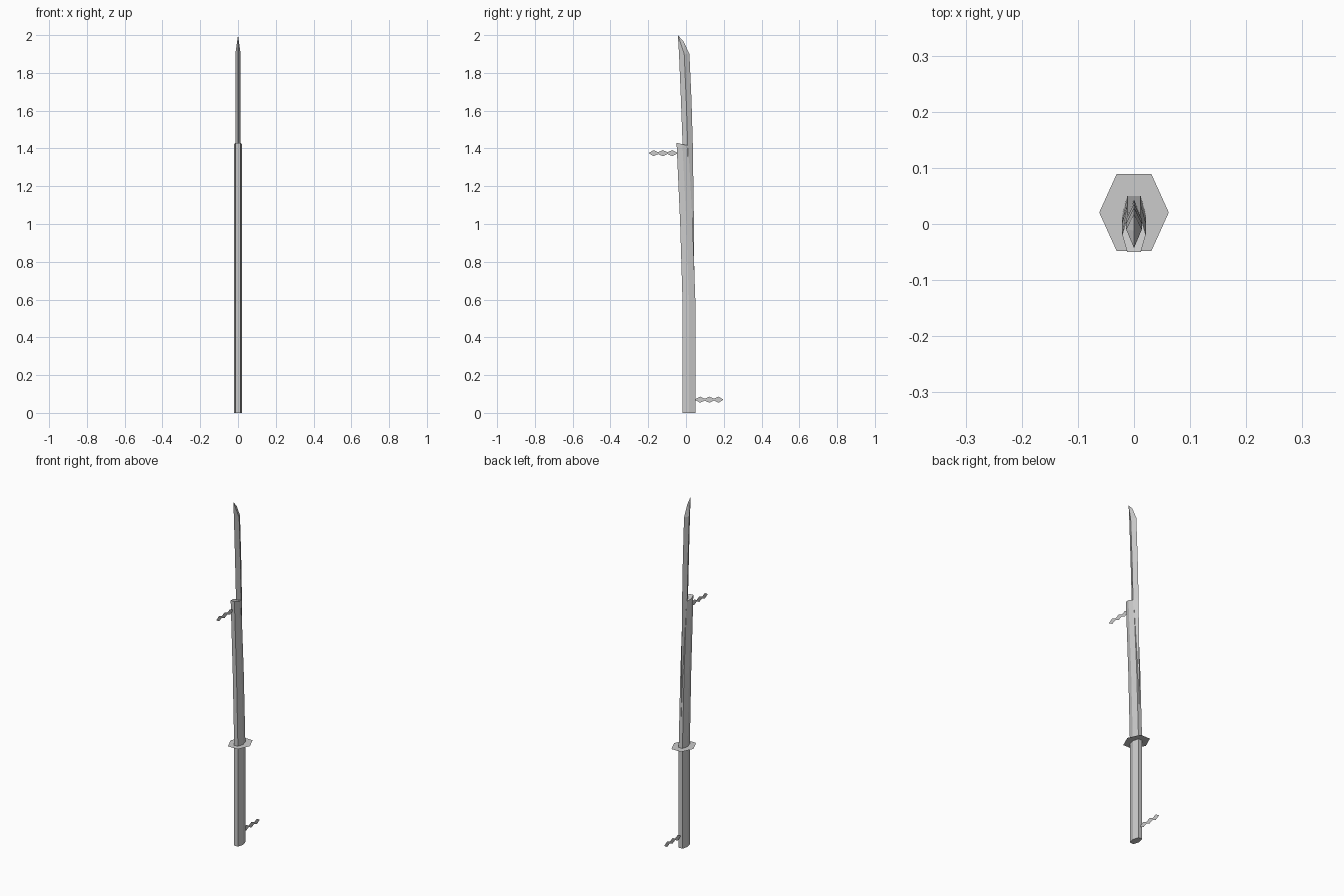
import bpy

if "Cube" in bpy.data.objects:
    bpy.data.objects.remove(bpy.data.objects["Cube"])


def make_object(name, verts, faces):
    mesh = bpy.data.meshes.new(name)
    mesh.from_pydata(verts, [], faces)
    mesh.update()
    obj = bpy.data.objects.new(name, mesh)
    bpy.context.collection.objects.link(obj)
    return obj


def loft(name, rings):
    """Skin a stack of equal-sized rings (counter-clockwise from above), with end caps."""
    n = len(rings[0])
    verts = [v for ring in rings for v in ring]
    faces = [(r * n + i, r * n + (i + 1) % n, (r + 1) * n + (i + 1) % n, (r + 1) * n + i)
             for r in range(len(rings) - 1) for i in range(n)]
    last = (len(rings) - 1) * n
    faces += [tuple(reversed(range(n))), tuple(range(last, last + n))]
    return make_object(name, verts, faces)


def hexagon(y0, y1, z0, z1, flat, wide):
    """Hexagon with flat ends at y0 / y1 and side points halfway between."""
    ym, zm = (y0 + y1) / 2, (z0 + z1) / 2
    return [(-flat, y0, z0), (flat, y0, z0), (wide, ym, zm),
            (flat, y1, z1), (-flat, y1, z1), (-wide, ym, zm)]


# Handle: straight six-sided grip
GUARD_Z = 0.58
loft("handle", [hexagon(-0.018, 0.05, z, z, 0.012, 0.021) for z in (0, GUARD_Z)])

# Scabbard: same section, bending backwards, slanted mouth
loft("scabbard", [hexagon(y0, y1, z0, z1, 0.012, 0.021) for y0, y1, z0, z1 in (
    (-0.018, 0.050, GUARD_Z, GUARD_Z),
    (-0.031, 0.035, 1.005, 1.0),
    (-0.050, 0.012, 1.43, 1.415))])

# Guard: thin flat hexagonal plate
make_object("guard", hexagon(-0.048, 0.089, GUARD_Z, GUARD_Z, 0.031, 0.062),
            [tuple(range(6))])

# Blade: diamond section (spine, side, edge, side), curved, with angled point
sections = [(-0.008, 0.045, 0.60), (-0.012, 0.042, 1.00), (-0.018, 0.036, 1.42),
            (-0.027, 0.029, 1.66), (-0.037, 0.018, 1.90)]
rings = [[(0, s, z), (0.014, (s + e) / 2, z), (0, e, z), (-0.014, (s + e) / 2, z)]
         for s, e, z in sections]
verts = [v for ring in rings for v in ring] + [(0, -0.043, 2.0), (0, -0.012, 1.965)]
faces = [(r * 4 + i, r * 4 + (i + 1) % 4, r * 4 + 4 + (i + 1) % 4, r * 4 + 4 + i)
         for r in range(len(rings) - 1) for i in range(4)]
b = (len(rings) - 1) * 4
tip, mid = b + 4, b + 5
faces += [(3, 2, 1, 0), (b, b + 1, tip), (b + 1, mid, tip), (b + 1, b + 2, mid),
          (b + 2, b + 3, mid), (b + 3, tip, mid), (b + 3, b, tip)]
make_object("blade", verts, faces)


# Tassels: flat chains of three diamonds hanging off each end
def tassel(name, y_start, y_end, z):
    step = (y_end - y_start) / 6
    heights = [0.003, 0.016, 0.005, 0.016, 0.005, 0.016, 0.001]
    verts = []
    for i, h in enumerate(heights):
        y = y_start + i * step
        verts += [(0, y, z - h), (0, y, z + h)]
    make_object(name, verts, [(2 * i, 2 * i + 2, 2 * i + 3, 2 * i + 1) for i in range(6)])


tassel("handle_tassel", 0.05, 0.197, 0.07)
tassel("scabbard_tassel", -0.048, -0.197, 1.375)
